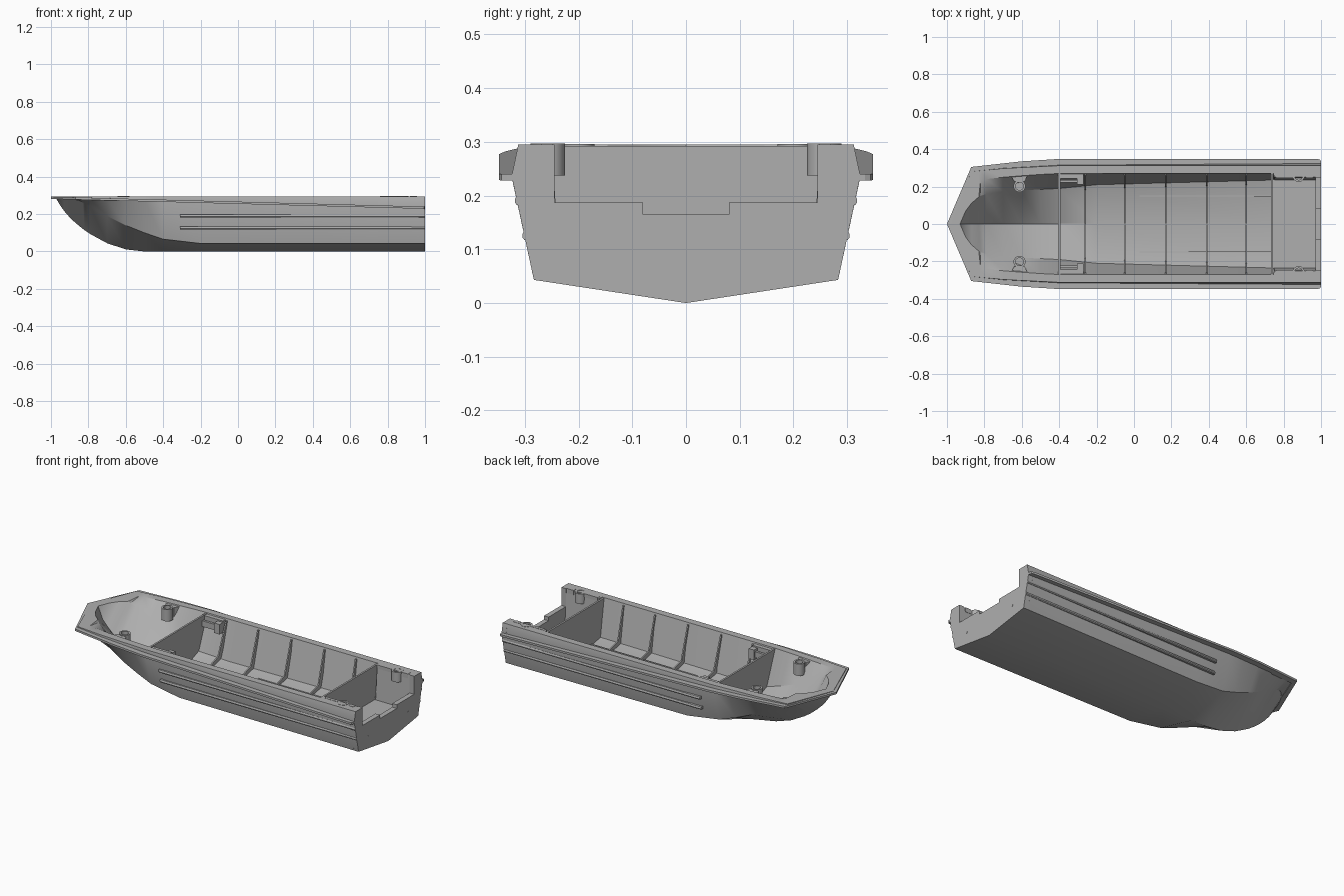
import bpy, bmesh, math
from mathutils import Vector

if "Cube" in bpy.data.objects:
    bpy.data.objects.remove(bpy.data.objects["Cube"])

grey = bpy.data.materials.new("hull_grey")
grey.diffuse_color = (0.43, 0.43, 0.43, 1)
grey.use_nodes = True
grey.node_tree.nodes["Principled BSDF"].inputs["Base Color"].default_value = grey.diffuse_color


def finish(name, bm, smooth=25):
    bmesh.ops.remove_doubles(bm, verts=bm.verts, dist=1e-5)
    bmesh.ops.recalc_face_normals(bm, faces=bm.faces)
    me = bpy.data.meshes.new(name)
    bm.to_mesh(me)
    bm.free()
    ob = bpy.data.objects.new(name, me)
    me.materials.append(grey)
    bpy.context.collection.objects.link(ob)
    bpy.ops.object.select_all(action='DESELECT')
    ob.select_set(True)
    bpy.context.view_layer.objects.active = ob
    bpy.ops.object.shade_smooth_by_angle(angle=math.radians(smooth))


def loft(name, rings, cap_start=False, cap_end=True):
    """Skin a list of closed rings, skipping collapsed faces."""
    bm = bmesh.new()
    vs = [[bm.verts.new(p) for p in r] for r in rings]
    n = len(rings[0])
    for a, b in zip(vs, vs[1:]):
        for i in range(n):
            keep = []
            for v in (a[i], a[(i + 1) % n], b[(i + 1) % n], b[i]):
                if all((v.co - k.co).length > 1e-5 for k in keep):
                    keep.append(v)
            if len(keep) > 2:
                bm.faces.new(keep)
    if cap_start:
        bm.faces.new(vs[0])
    if cap_end:
        bm.faces.new(vs[-1])
    finish(name, bm)


def plate(name, x0, x1, outline):
    """Extrude a (y, z) outline along x."""
    loft(name, [[(x, y, z) for y, z in outline] for x in (x0, x1)], True)


def box(name, x0, x1, y0, y1, z0, z1):
    plate(name, x0, x1, [(y0, z0), (y1, z0), (y1, z1), (y0, z1)])


def mirrored(half):
    """Complete a half outline across the centreline."""
    return half + [(-y, z) for y, z in reversed(half) if y > 1e-6]


def interpolate(rows, x):
    for a, b in zip(rows, rows[1:]):
        if a[0] <= x <= b[0]:
            t = (x - a[0]) / (b[0] - a[0])
            return [p + (q - p) * t for p, q in zip(a[1:], b[1:])]


def rail_top(x):
    return 0.293 - 0.053 * (x + 1) / 2


def bow_rise(x):
    return max(0, (-.5 - x) / .47)


def keel(x):
    t = bow_rise(x)
    return min(.287, .245 * t ** 2 + .035 * t ** 12)


def inner_keel(x):
    return keel(x) + .025 + .03 * bow_rise(x) ** 4


def deck(x):
    return interpolate([(-.98, 0), (-.87, .28), (-.7, .297), (-.4, .312), (1, .312)], x)[0]


# Hull stations: x, chine y, chine z, inner edge y, inner chine y, inner chine z
stations = [
    (-.98, 0, .287, 0, 0, .295),
    (-.97, 0, .28, 0, 0, .295),
    (-.955, .05, .281, 0, 0, .295),
    (-.93, .10, .281, 0, 0, .295),
    (-.90, .14, .281, .07, .07, .295),
    (-.87, .17, .278, .11, .11, .295),
    (-.83, .19, .262, .145, .145, .295),
    (-.82, .195, .257, .236, .15, .283),
    (-.79, .203, .243, .24, .16, .265),
    (-.70, .222, .19, .25, .173, .215),
    (-.60, .235, .14, .258, .18, .165),
    (-.50, .245, .10, .265, .185, .125),
    (-.40, .255, .066, .27, .19, .095),
    (-.20, .272, .043, .27, .21, .075),
    (.745, .281, .043, .27, .235, .07),
    (.75, .281, .043, .25, .235, .07),
    (.97, .283, .043, .25, .235, .07)]

rings = []
for x, yc, zc, yi, yci, zci in stations:
    yt = deck(x)
    ys = yt + (.0125 * (x + .98) / 1.95 if yt else 0)
    right = [(yc, zc), (ys, rail_top(x) - .006), (yt, .295), (yi, .295), (yci, zci)]
    ring = ([(0, keel(x))] + right + [(0, inner_keel(x) if yi else .295)]
            + [(-y, z) for y, z in reversed(right)])
    rings.append([(x, y, z) for y, z in ring])
loft("hull", rings)

# Transom with stepped motor cutout
plate("transom", .97, 1.0, mirrored(
    [(0, 0), (.283, .043), (.3245, .236), (.312, .295), (.245, .295),
     (.245, .187), (.08, .187), (.08, .165)]))

# Rub rail: a sloping strip around the outline (outer x, y, inner x, y)
rail_path = [(-1, 0, -.965, 0), (-.87, .305, -.86, .27), (-.6, .335, -.6, .295),
             (-.4, .348, -.4, .305), (.98, .348, .98, .312),
             (.995, .343, .995, .312), (1, .333, 1, .312)]
for s, side in ((1, "left"), (-1, "right")):
    rr = []
    for xo, yo, xi, yi in rail_path:
        zt = rail_top(xo)
        rr.append([(xo, s * yo, zt), (xo, s * yo, zt - .012),
                   (xi, s * yi, zt - .012), (xi, s * yi, zt)])
    loft("rub_rail_" + side, rr, True)

# Bulkheads
for name, x in (("front_bulkhead", -.40), ("rear_bulkhead", .738)):
    yc, zc, yi, yci, zci = interpolate(stations, x)
    plate(name, x - .005, x + .006, mirrored(
        [(0, inner_keel(x) - .01), (yci + .01, zci - .01), (yi + .01, .292)]))

# Frames across the floor and up the sides
for i, x in enumerate((-.26, -.05, .17, .39, .60)):
    yc, zc, yi, yci, zci = interpolate(stations, x)
    half = [(yci + .008, zci - .008), (yi + .008, .285), (yi - .012, .285),
            (yci - .022, zci + .022)]
    plate("frame_%d" % (i + 1), x - .004, x + .004,
          [(0, inner_keel(x) - .008)] + half + [(0, inner_keel(x) + .012)]
          + [(-y, z) for y, z in reversed(half)])

# Stern well floor and keel stringer
box("stern_floor", .742, .972, -.243, .243, .08, .09)
box("keel_stringer", -.40, .735, -.003, .003, .015, .032)


def tube(name, x, y, z0, z1, r, hole, n=24):
    """Upright holder with a blind bore."""
    bm = bmesh.new()
    rows = [[bm.verts.new((x + q * math.cos(a), y + q * math.sin(a), z))
             for a in (2 * math.pi * k / n for k in range(n))]
            for q, z in ((r, z0), (r, z1), (hole, z1), (hole, z0 + .01))]
    for a, b in zip(rows, rows[1:]):
        for k in range(n):
            bm.faces.new([a[k], a[(k + 1) % n], b[(k + 1) % n], b[k]])
    bm.faces.new(rows[0])
    bm.faces.new(rows[-1])
    finish(name, bm)


for s, side in ((1, "left"), (-1, "right")):
    def side_box(name, x0, x1, y0, y1, z0, z1):
        box(name + "_" + side, x0, x1, s * y0, s * y1, z0, z1)

    # Floor stringer
    side_box("floor_stringer", .03, .735, .147, .153, .03, .062)

    # Two raised strakes on the hull side
    for k, (z, y) in enumerate(((.19, .3135), (.125, .2995))):
        ring = [(y - .012, z - .008), (y + .001, z - .008), (y + .005, z - .003),
                (y + .005, z + .003), (y + .002, z + .008), (y - .012, z + .008)]
        loft("strake_%d_%s" % (k + 1, side),
             [[(x, s * (a - d), b) for a, b in ring]
              for x, d in ((-.31, .004), (-.29, .002), (1, 0))], True)

    # Rod holders, the bow one with a web to the side
    tube("bow_holder_" + side, -.612, s * .202, .225, .2955, .032, .021)
    tube("stern_holder_" + side, .88, s * .257, .237, .2965, .032, .021)
    web = [(-.64, .226), (-.585, .226), (-.565, .268), (-.66, .262)]
    loft("bow_holder_web_" + side,
         [[(x, s * y, z) for x, y in web] for z in (.235, .29)], True)

    # Latch tabs by the stern holder
    side_box("stern_tab", .92, .957, .247, .27, .27, .2965)
    side_box("stern_bar", .76, .85, .247, .265, .275, .2965)

    # Bracket behind the front bulkhead
    side_box("bracket_bar", -.40, -.27, .243, .275, .25, .288)
    side_box("bracket_block", -.305, -.27, .21, .247, .22, .28)
    side_box("bracket_arm", -.40, -.30, .222, .236, .23, .265)

    # Drain plug
    bm = bmesh.new()
    bmesh.ops.create_cone(bm, cap_ends=True, segments=16, radius1=.007,
                          radius2=.007, depth=.01)
    for v in bm.verts:
        v.co = Vector((.996 + v.co.z, s * .187 + v.co.x, .1 + v.co.y))
    finish("drain_plug_" + side, bm)
